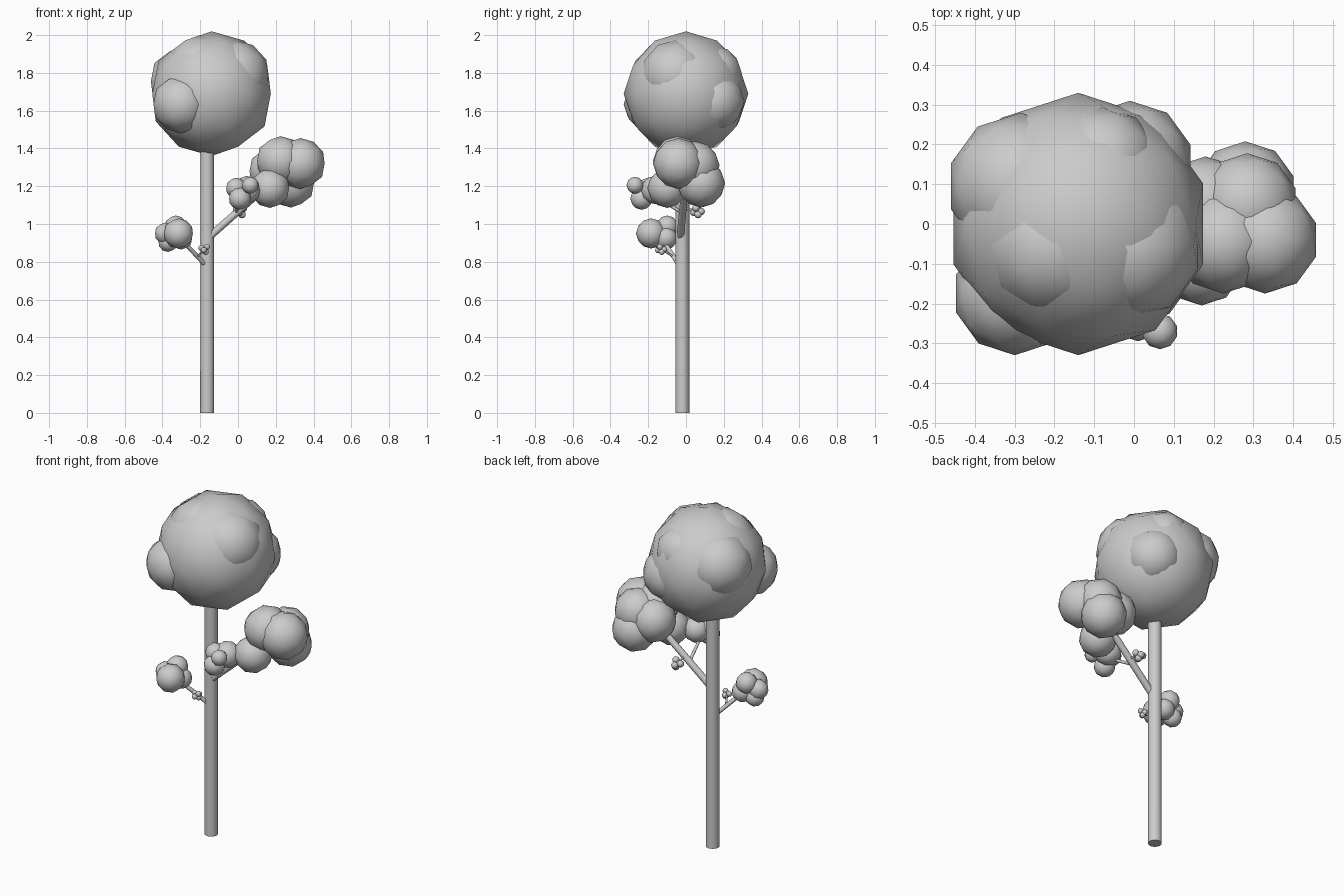
import bpy, bmesh
from mathutils import Vector, Matrix

if "Cube" in bpy.data.objects:
    bpy.data.objects.remove(bpy.data.objects["Cube"])


def finish(bm, name):
    mesh = bpy.data.meshes.new(name)
    bm.to_mesh(mesh)
    bm.free()
    ob = bpy.data.objects.new(name, mesh)
    bpy.context.collection.objects.link(ob)
    return ob


def foliage(name, balls):
    """One clump of overlapping coarse round balls (x, y, z, radius)."""
    bm = bmesh.new()
    for x, y, z, r in balls:
        bmesh.ops.create_icosphere(bm, subdivisions=2, radius=r,
                                   matrix=Matrix.Translation((x, y, z)))
    for f in bm.faces:
        f.smooth = True
    return finish(bm, name)


def limb(name, start, end, r0, r1, sides=16):
    """Round limb running between two points."""
    a, b = Vector(start), Vector(end)
    d = b - a
    m = Matrix.Translation((a + b) / 2) @ d.to_track_quat('Z', 'Y').to_matrix().to_4x4()
    bm = bmesh.new()
    bmesh.ops.create_cone(bm, cap_ends=True, segments=sides, radius1=r0,
                          radius2=r1, depth=d.length, matrix=m)
    for f in bm.faces:
        f.smooth = len(f.verts) == 4
    return finish(bm, name)


# Trunk and branches
limb("trunk", (-.163, -.019, 0), (-.163, -.019, 1.5), .037, .036, 24)
limb("right_branch", (-.155, -.03, .93), (.22, 0, 1.26), .02, .018)
limb("left_branch", (-.17, -.035, .78), (-.32, -.14, .94), .012, .011)
limb("front_twig", (-.01, -.02, 1.06), (.02, -.19, 1.16), .009, .008, 12)
limb("back_twig", (.02, -.015, 1.085), (.015, .06, 1.07), .006, .005, 12)
limb("left_twig", (-.215, -.068, .828), (-.18, -.13, .865), .006, .005, 12)

# Crown
foliage("crown", [
    (-.14, 0, 1.69, .33),
    (-.30, -.175, 1.635, .155),
    (-.02, -.055, 1.785, .19),
    (-.2, -.055, 1.815, .185),
    (-.285, .095, 1.755, .185),
    (-.08, .15, 1.80, .145),
    (-.01, .15, 1.65, .16),
])

# Right clump
foliage("right_foliage", [
    (.33, -.04, 1.32, .135),
    (.285, .05, 1.31, .128),
    (.28, .08, 1.215, .128),
    (.17, -.1, 1.19, .105),
    (.225, -.045, 1.335, .13),
    (.18, .045, 1.28, .125),
])

# Small clump on the front twig
foliage("front_foliage", [
    (.065, -.27, 1.205, .045),
    (.01, -.235, 1.135, .06),
    (-.01, -.2, 1.19, .055),
    (.045, -.165, 1.18, .075),
])

# Left clump
foliage("left_foliage", [
    (-.315, -.185, .95, .08),
    (-.385, -.13, .95, .057),
    (-.37, -.12, .905, .053),
    (-.33, -.1, .985, .06),
    (-.3, -.105, .925, .06),
])

# Tiny sprigs, three-axis offsets around a centre
for name, c, r in (("back_sprig", (.012, .06, 1.07), .02),
                   ("left_sprig", (-.178, -.132, .868), .016)):
    offs = ((-1, .2, .3), (.9, -.4, .7), (.3, 1, -.2), (-.2, -1, -.4), (.5, .2, -1))
    foliage(name, [tuple(c[i] + o[i] * r for i in range(3)) + (r,) for o in offs])
